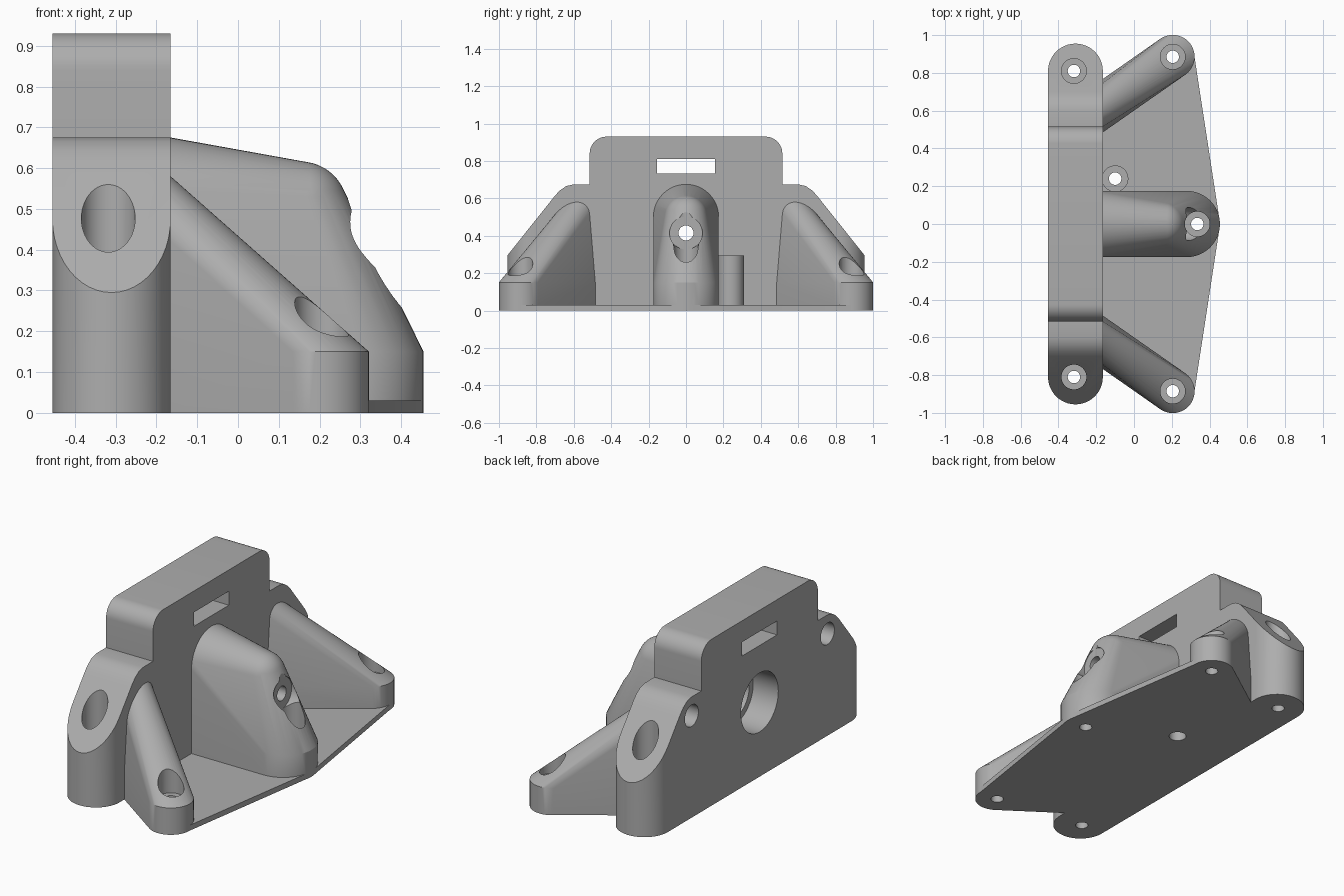
import bpy, bmesh, math
from mathutils import Matrix, Vector

cube = bpy.data.objects.get("Cube")
if cube:
    bpy.data.objects.remove(cube, do_unlink=True)

grey = bpy.data.materials.new("plain_grey")
grey.use_nodes = True
COLOUR = (0.42, 0.42, 0.42, 1)
grey.diffuse_color = COLOUR
for node in grey.node_tree.nodes:
    if node.type == 'BSDF_PRINCIPLED':
        node.inputs["Base Color"].default_value = COLOUR


def make_object(name, bm):
    bmesh.ops.recalc_face_normals(bm, faces=bm.faces)
    mesh = bpy.data.meshes.new(name)
    bm.to_mesh(mesh)
    bm.free()
    mesh.materials.append(grey)
    obj = bpy.data.objects.new(name, mesh)
    bpy.context.collection.objects.link(obj)
    return obj


# Point clouds used as the corners of hulled solids
def disc(x, y, r, z0, z1, n=48):
    return [Vector((x + r * math.cos(a), y + r * math.sin(a), z))
            for z in (z0, z1) for a in (math.tau * i / n for i in range(n))]


def disc_x(x0, x1, y, z, r):
    return [Vector((p.z, y + p.x, z + p.y)) for p in disc(0, 0, r, x0, x1)]


def ball(x, y, z, r):
    bm = bmesh.new()
    bmesh.ops.create_uvsphere(bm, u_segments=48, v_segments=24, radius=r)
    pts = [v.co + Vector((x, y, z)) for v in bm.verts]
    bm.free()
    return pts


def hull(name, pts):
    bm = bmesh.new()
    for p in pts:
        bm.verts.new(p)
    res = bmesh.ops.convex_hull(bm, input=bm.verts)
    junk = {g for g in res["geom_interior"] + res["geom_unused"]
            if isinstance(g, bmesh.types.BMVert)}
    bmesh.ops.delete(bm, geom=list(junk), context='VERTS')
    bmesh.ops.dissolve_limit(bm, angle_limit=0.002, verts=bm.verts, edges=bm.edges)
    return make_object(name, bm)


def box(name, centre, size):
    bm = bmesh.new()
    bmesh.ops.create_cube(bm, size=1, matrix=Matrix.Translation(centre)
                          @ Matrix.Diagonal((*size, 1)))
    return make_object(name, bm)


def combine(target, tool, operation):
    tool.hide_render = True
    mod = target.modifiers.new(operation, 'BOOLEAN')
    mod.operation = operation
    mod.solver = 'EXACT'
    mod.object = tool
    bpy.context.view_layer.objects.active = target
    bpy.ops.object.modifier_apply(modifier=mod.name)
    bpy.data.objects.remove(tool, do_unlink=True)


# Main block: rounded-end slab trimmed by a stepped outline
half = [(1.0, -0.1), (1.0, 0.295), (0.955, 0.295), (0.70, 0.615),
        (0.675, 0.642), (0.64, 0.666), (0.60, 0.675), (0.515, 0.675)]
half += [(0.425 + 0.09 * math.cos(a), 0.84 + 0.09 * math.sin(a))
         for a in (math.pi / 2 * i / 12 for i in range(13))]
outline = half + [(-y, z) for y, z in reversed(half)]
bm = bmesh.new()
face = bm.faces.new([bm.verts.new((-0.6, y, z)) for y, z in outline])
ext = bmesh.ops.extrude_face_region(bm, geom=[face])
bmesh.ops.translate(bm, vec=(0.6, 0, 0),
                    verts=[g for g in ext["geom"] if isinstance(g, bmesh.types.BMVert)])
trim = make_object("outline_trim", bm)
body = hull("bracket_body", disc(-0.31, 0.81, 0.145, 0, 1.2) + disc(-0.31, -0.81, 0.145, 0, 1.2))
combine(body, trim, 'INTERSECT')

# Base plate, spanning all three feet
plate = [p for s in (1, -1) for p in disc(0.205, s * 0.885, 0.114, 0, 0.03)
         + disc(-0.25, s * 0.58, 0.05, 0, 0.03)]
combine(body, hull("base_plate", plate + disc(0.28, 0, 0.174, 0, 0.03)), 'UNION')

# Slanted side ribs
for s in (1, -1):
    rib = (disc(0.205, s * 0.885, 0.116, 0, 0.15) + disc(-0.25, s * 0.567, 0.116, 0, 0.15)
           + ball(-0.25, s * 0.567, 0.535, 0.09))
    combine(body, hull("side_rib", rib), 'UNION')

# Central rib
rib = (disc(0.28, 0, 0.175, 0, 0.15) + disc(-0.2, 0, 0.175, 0, 0.15)
       + disc_x(-0.3, -0.165, 0, 0.5, 0.175) + ball(0.153, 0, 0.5, 0.116))
combine(body, hull("central_rib", rib), 'UNION')

# Small round post beside the central rib
combine(body, hull("post", disc(-0.1, 0.24, 0.07, 0.01, 0.295)), 'UNION')

# Vertical screw holes with wide head recesses
for x, y in ((-0.318, 0.81), (-0.318, -0.81), (0.205, 0.885), (0.205, -0.885), (0.335, 0)):
    combine(body, hull("screw_hole", disc(x, y, 0.033, -0.1, 0.3, 32)), 'DIFFERENCE')
    combine(body, hull("head_recess", disc(x, y, 0.066, 0.15, 1.2)), 'DIFFERENCE')
combine(body, hull("post_hole", disc(-0.1, 0.24, 0.033, -0.1, 0.5, 32)), 'DIFFERENCE')
combine(body, hull("post_recess", disc(-0.1, 0.24, 0.045, -0.1, 0.1, 32)), 'DIFFERENCE')

# Horizontal bore: wide pocket, inner step, thin hole and flat outlet
for x0, x1, r in ((-0.6, -0.3, 0.165), (-0.4, -0.22, 0.13), (-0.3, 0.6, 0.04), (0.27, 0.6, 0.088)):
    combine(body, hull("bore", disc_x(x0, x1, 0, 0.415, r)), 'DIFFERENCE')

# Blind holes and strap slot
for s in (1, -1):
    combine(body, hull("blind_hole", disc_x(-0.6, -0.22, s * 0.6, 0.57, 0.06)), 'DIFFERENCE')
combine(body, box("slot", (-0.3, 0, 0.772), (1, 0.31, 0.078)), 'DIFFERENCE')

# Smooth curved faces, crisp edges
bpy.ops.object.select_all(action='DESELECT')
body.select_set(True)
bpy.context.view_layer.objects.active = body
bpy.ops.object.shade_smooth_by_angle(angle=math.radians(25))
